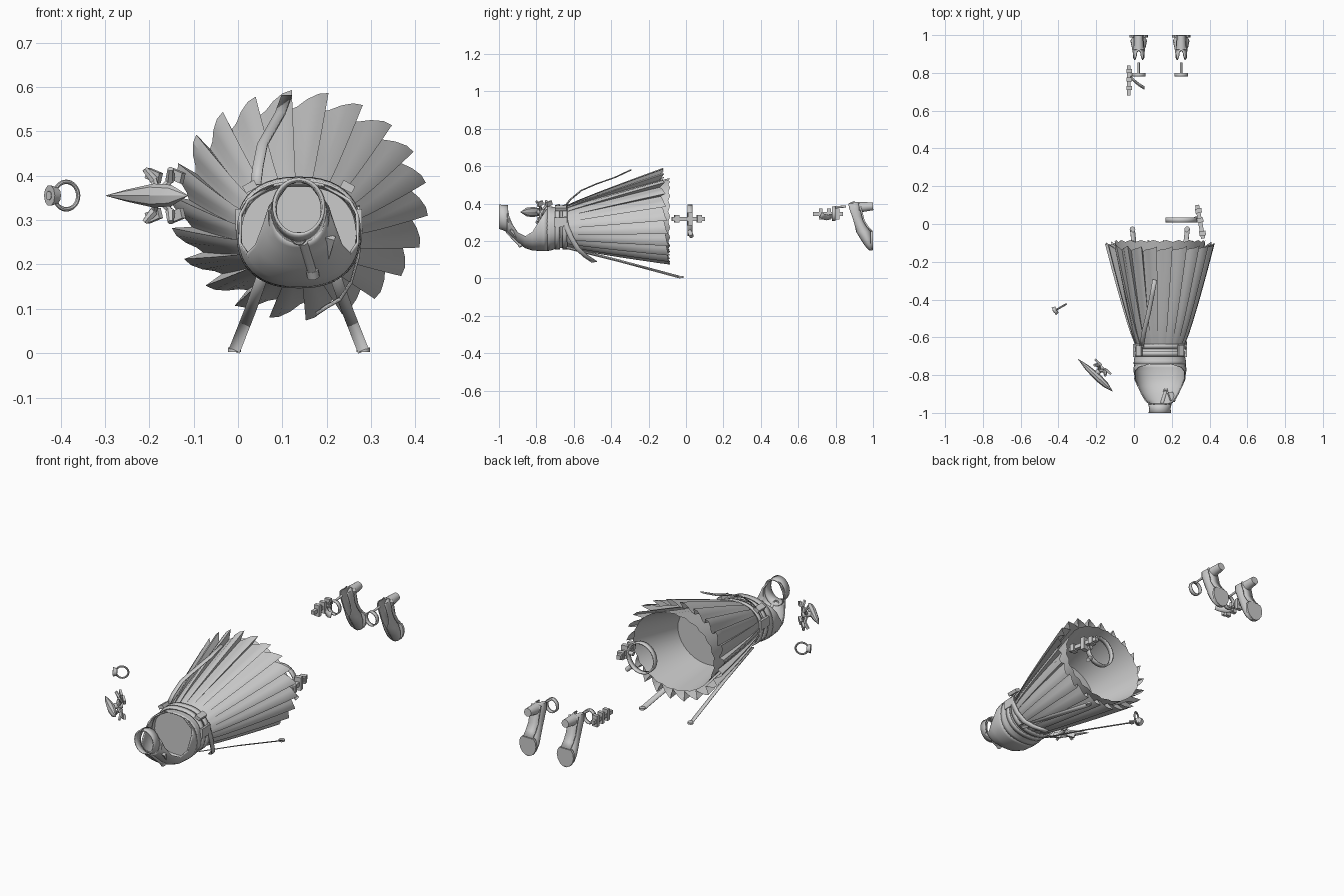
import bpy, bmesh, math
from mathutils import Vector, Matrix

if "Cube" in bpy.data.objects:
    bpy.data.objects.remove(bpy.data.objects["Cube"])

CX = 0.137  # centre line of the dress


def finish(ob, thick=0.0, angle=35):
    bpy.ops.object.select_all(action='DESELECT')
    ob.select_set(True)
    bpy.context.view_layer.objects.active = ob
    if thick:
        m = ob.modifiers.new("thickness", 'SOLIDIFY')
        m.thickness = thick
        m.offset = 0
    bpy.ops.object.shade_smooth_by_angle(angle=math.radians(angle))
    return ob


def loft(name, rings, closed=True, caps=(False, False), thick=0.0, angle=35):
    bm = bmesh.new()
    rows = [[bm.verts.new(p) for p in r] for r in rings]
    n = len(rows[0])
    for a, b in zip(rows, rows[1:]):
        for i in range(n if closed else n - 1):
            j = (i + 1) % n
            bm.faces.new((a[i], a[j], b[j], b[i]))
    if caps[0]:
        bm.faces.new(rows[0])
    if caps[1]:
        bm.faces.new(rows[-1])
    bmesh.ops.recalc_face_normals(bm, faces=bm.faces)
    me = bpy.data.meshes.new(name)
    bm.to_mesh(me)
    bm.free()
    ob = bpy.data.objects.new(name, me)
    bpy.context.collection.objects.link(ob)
    return finish(ob, thick, angle)


def oval(y, zb, zt, rx, n=40, f=1.0, p=0.85, cx=CX):
    """Rounded section across y, starting at the lowest point; f < 1 leaves the top open."""
    pts = []
    for i in range(n):
        a = math.pi * f * (2 * i / (n if f == 1 else n - 1) - 1)
        s, c = math.sin(a), math.cos(a)
        x = math.copysign(abs(s) ** p, s)
        z = math.copysign(abs(c) ** p, c)
        pts.append((cx + rx * x, y, (zb + zt) / 2 - (zt - zb) / 2 * z))
    return pts


def ribbon(name, path, side, w, thick=0.005):
    s = Vector(side).normalized() * w / 2
    return loft(name, [[Vector(p) - s, Vector(p) + s] for p in path], closed=False, thick=thick)


def rod(name, a, b, r1, r2=None, n=12):
    a, b = Vector(a), Vector(b)
    q = (b - a).to_track_quat('Z', 'Y').to_matrix()
    rings = [[c + q @ Vector((r * math.cos(t), r * math.sin(t), 0))
              for t in [math.tau * i / n for i in range(n)]]
             for c, r in ((a, r1), (b, r1 if r2 is None else r2))]
    return loft(name, rings, caps=(True, True))


def ring(name, c, axis, R, r):
    rot = Vector(axis).to_track_quat('Z', 'Y').to_euler()
    bpy.ops.mesh.primitive_torus_add(location=c, rotation=rot, major_radius=R, minor_radius=r,
                                     major_segments=32, minor_segments=8)
    bpy.context.object.name = name
    return finish(bpy.context.object)


def box(name, c, size, rot=(0, 0, 0)):
    bpy.ops.mesh.primitive_cube_add(size=1, location=c, rotation=rot)
    bpy.context.object.name = name
    bpy.context.object.scale = size
    return bpy.context.object


# Halter bodice: y, lowest z, highest z, half width, height of the open edge
sections = [(-.74, .150, .385, .136, .38), (-.76, .149, .387, .137, .345), (-.78, .150, .388, .137, .315),
            (-.82, .152, .390, .134, .25), (-.86, .165, .390, .125, .225), (-.90, .195, .390, .105, .245),
            (-.93, .225, .390, .080, .29), (-.945, .240, .390, .066, .33), (-.955, .250, .388, .059, .385)]
rows = []
for y, zb, zt, rx, edge in sections:
    k = ((zb + zt) / 2 - edge) / ((zt - zb) / 2)
    c = math.copysign(abs(k) ** (1 / .85), k)
    rows.append(oval(y, zb, zt, rx, 41, math.acos(max(-.999, c)) / math.pi))
loft("bodice_front", rows, closed=False, thick=.006)
loft("bodice_waist", [oval(-.64, .17, .385, .128), oval(-.70, .16, .378, .13),
                      oval(-.725, .152, .382, .135), oval(-.742, .15, .385, .136)], thick=.006)
loft("collar", [oval(-.952, .25, .388, .059, p=1), oval(-.975, .26, .388, .053, p=1),
                oval(-1.0, .268, .392, .056, p=1)], thick=.007)

# Closed inner lining, seen through the openings
loft("lining", [oval(-.725, .158, .376, .129), oval(-.64, .178, .376, .12),
                oval(-.38, .15, .47, .178, p=1)], caps=(True, True))

# Waist belt with buckles and studs
for y0, y1 in ((-.70, -.675), (-.66, -.635)):
    loft("belt_band", [oval(y0, .158, .388, .135), oval(y1, .16, .394, .137)], thick=.008)
for s in (-1, 1):
    box("belt_buckle", (CX + s * .136, -.67, .30), (.014, .07, .05))
    box("belt_stud", (CX + s * .11, -.67, .375), (.03, .06, .018), (0, s * .5, 0))
    box("belt_clip", (CX + s * .02, -.68, .388), (.016, .012, .008))

# Pleated skirt made of overlapping saw-tooth panels
N = 22
rows = []
for j in range(9):
    t = j / 8
    rx, rz = .128 + .142 * t ** .85, .110 + .128 * t ** .9
    zc, amp = .277 + .056 * t, .002 + .020 * t
    row = []
    for i in range(N):
        for k, (u, r) in enumerate(((-.06, 1), (.2, .75), (.5, .1), (.8, -.7), (1.04, -1))):
            a = math.tau * (i + u + .25) / N
            y = -.645 + t * (.53 - .018 * math.cos(a + math.pi) + (.014, .004, 0, -.004, -.012)[k])
            row.append((CX + (rx + amp * r) * math.sin(a), y, zc - (rz + amp * r) * math.cos(a)))
    rows.append(row)
loft("pleated_skirt", rows, angle=28)

# Plain underskirt with a zigzag hem
rows = []
for j in range(5):
    t = j / 4
    rows.append([(CX + (.123 + .118 * t) * math.sin(a), -.64 + t * (.545 + .010 * (i % 2)),
                  .277 + .053 * t - (.105 + .100 * t) * math.cos(a))
                 for i, a in enumerate([math.tau * i / 44 for i in range(44)])])
loft("underskirt", rows)

# Ribbons: back streamer, loose belt end and two garter straps
ribbon("back_streamer", [(.04, -.65, .38), (.045, -.62, .42), (.055, -.56, .47), (.075, -.48, .505),
                         (.095, -.38, .54), (.11, -.295, .58)], (1, -.3, 0), .024)
ribbon("belt_tail", [(.272, -.65, .33), (.278, -.64, .28), (.272, -.615, .22), (.255, -.58, .16),
                     (.23, -.54, .122), (.20, -.515, .105), (.175, -.49, .088)], (0, 1, .2), .028)
for s in (-1, 1):
    x0, x1 = CX + s * .085, CX + s * .145
    ribbon("garter_strap", [(x0, -.64, .165), (x0 + s * .025, -.36, .095), (x1, -.03, .006)], (1, 0, s * .4), .026)
    rod("garter_clip", (x1, -.028, .003), (x1, -.028, .013), .015)

# Neck pendant lying on the chest
ring("pendant_ring", (CX, -.965, .258), (0, 1, .6), .013, .004)
rod("pendant_bar", (CX + .01, -.955, .25), (CX + .032, -.885, .178), .010)
rod("pendant_tip", (CX + .03, -.89, .188), (CX + .033, -.88, .172), .014)
box("pendant_tag", (CX + .062, -.915, .238), (.026, .014, .066), (.7, .3, 0))

# Spindle ornament with claws
M = Matrix.Translation((-.205, -.80, .355)) @ Matrix.Rotation(math.radians(-43), 4, 'Z')
sp = [(-.125, .001, .001), (-.06, .014, .014), (.02, .02, .027), (.075, .016, .024), (.125, .001, .001)]
loft("ornament_spindle", [[M @ Vector((x, math.cos(a) * ry, math.sin(a) * rz))
                           for a in [math.tau * i / 8 for i in range(8)]] for x, ry, rz in sp],
     caps=(True, True), angle=20)
rod("ornament_core", M @ Vector((0, 0, 0)), M @ Vector((0, .06, 0)), .014)
for sx in (-1, 1):
    for sz in (-1, 1):
        pts = [(0, .035, 0), (sx * .025, .05, sz * .035), (sx * .04, .035, sz * .06)]
        for a, b in zip(pts, pts[1:]):
            rod("ornament_claw", M @ Vector(a), M @ Vector(b), .011, .007, 6)
        box("claw_plate", M @ Vector((sx * .035, .06, sz * .045)), (.04, .012, .024), (0, sz * .3, -.75))

# Small finger ring with a jewel
ring("small_ring", (-.387, -.44, .355), (-.5, .87, 0), .031, .005)
rod("ring_jewel", (-.425, -.463, .355), (-.408, -.453, .355), .024, .018, 10)
rod("jewel_tip", (-.427, -.465, .355), (-.422, -.461, .355), .010)

# Wrist bangle with a cross bar
bangle = [[(.25 + r * math.cos(a), y, .31 + r * math.sin(a))
           for a in [math.tau * i / 32 for i in range(32)]] for r, y in ((.08, .008), (.08, .034))]
loft("bangle", bangle, thick=.008)
box("bangle_bar", (.35, .012, .318), (.022, .18, .022), (0, 0, .18))
for y, h in ((-.05, .04), (.02, .07), (.07, .04)):
    box("bangle_block", (.352 - (y - .01) * .18, y, .318), (.034, .024, h), (0, 0, .18))
rod("bangle_pin", (.31, .02, .25), (.335, .03, .225), .012)
rod("bangle_link", (.30, .02, .315), (.35, .02, .318), .010)


# Heeled shoes, soles facing +y
# z, sole y, top y, half width, opening share of the section
foot = [(.408, .918, .865, .012, .5), (.400, .925, .842, .024, .62), (.37, .935, .850, .031, .64),
        (.33, .940, .872, .031, .66), (.29, .955, .893, .034, .74), (.25, .985, .912, .040, .97),
        (.21, .995, .936, .044, .97), (.18, .997, .955, .038, .97), (.16, .998, .972, .024, .97),
        (.152, .998, .982, .008, .97)]
for x in (.025, .25):
    rows = []
    for z, yb, yt, w, f in foot:
        rows.append([(x + w * math.sin(a) * (1 - .15 * (1 - math.cos(a)) / 2), (yb + yt) / 2 + (yb - yt) / 2 * math.cos(a), z)
                     for a in [math.pi * f * (2 * i / 20 - 1) for i in range(21)]])
    loft("shoe_upper", rows, closed=False, thick=.005)
    # flat sole
    out = [(.25, .036), (.235, .046), (.21, .05), (.185, .044), (.165, .031), (.153, .012)]
    edge = [(x + w, z) for z, w in out] + [(x - w, z) for z, w in reversed(out)]
    loft("shoe_sole", [[(px, y, pz) for px, pz in edge] for y in (.987, 1.0)], caps=(True, True))
    ribbon("shoe_shank", [(x, .995, .25), (x, .972, .275), (x, .95, .31), (x, .938, .36), (x, .925, .40)],
           (1, 0, 0), .055, .009)
    rod("shoe_heel", (x, .925, .380), (x, 1.0, .386), .028, .021, 16)
    # ankle strap
    rod("ankle_stem", (x, .855, .385), (x, .795, .38), .006)
    loft("ankle_strap", [[(x + .033 * math.cos(a), y, .346 + .036 * math.sin(a))
                          for a in [math.tau * i / 24 for i in range(24)]] for y in (.78, .80)], thick=.006)

# Clasp beside the left ankle
box("ankle_clasp", (-.028, .76, .345), (.018, .16, .02))
for y in (.72, .765, .81):
    box("clasp_block", (-.026, y, .345), (.03, .02, .06))
rod("clasp_link", (-.03, .79, .345), (.0, .79, .345), .010)
ribbon("clasp_tail", [(-.02, .78, .33), (.005, .755, .325), (.03, .735, .33), (.055, .72, .34)], (0, .5, 1), .03)
